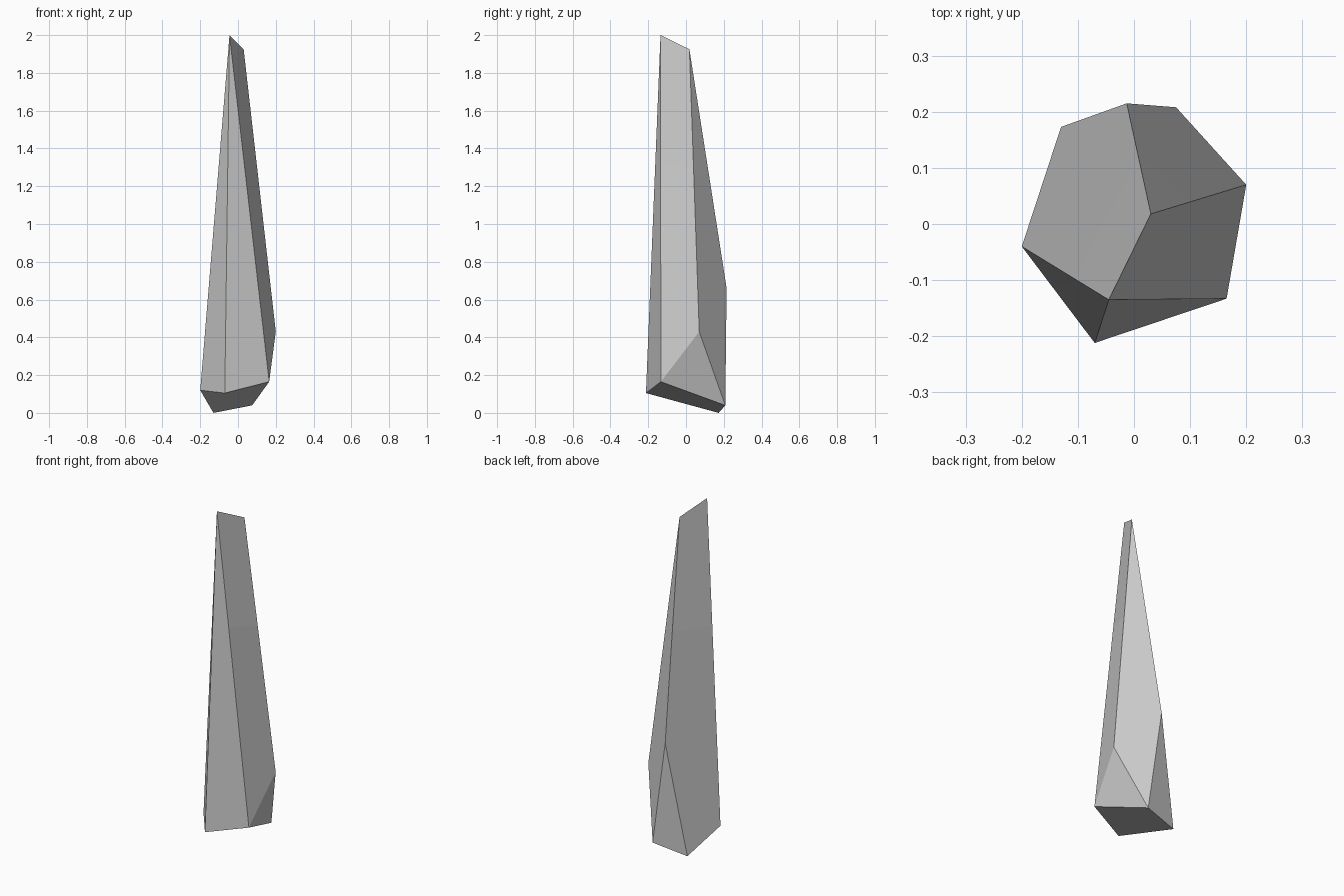
import bpy
import bmesh
from mathutils import Vector

cube = bpy.data.objects.get("Cube")
if cube:
    bpy.data.objects.remove(cube, do_unlink=True)

# Stone colour
stone = bpy.data.materials.new("pale_grey_stone")
stone.use_nodes = True
colour = (0.6, 0.6, 0.6, 1)
stone.diffuse_color = colour
stone.node_tree.nodes["Principled BSDF"].inputs["Base Color"].default_value = colour

# Corners: slanted ridge on top, irregular crown below
points = {
    "tip": (-0.045, -0.135, 2.0),
    "ridge_end": (0.03, 0.018, 1.925),
    "west": (-0.2, -0.04, 0.12),
    "south": (-0.07, -0.212, 0.105),
    "east_low": (0.165, -0.133, 0.165),
    "east_high": (0.2, 0.07, 0.43),
    "north_low": (0.075, 0.208, 0.04),
    "north_high": (-0.013, 0.215, 0.66),
    "foot": (-0.13, 0.173, 0.0),
}

# Girdle: a faint cut around the shaft, on the long edges
girdle = [("west", "tip", 0.39), ("south", "tip", 0.4), ("east_low", "tip", 0.37),
          ("east_high", "ridge_end", 0.42), ("north_high", "ridge_end", 0.51)]
for low, top, drop in girdle:
    points["mid_" + low] = Vector(points[top]).lerp(Vector(points[low]), drop)

faces = [
    # upper shaft
    "tip mid_west mid_south",
    "tip mid_south mid_east_low",
    "tip mid_east_low mid_east_high ridge_end",
    "ridge_end mid_east_high mid_north_high",
    "ridge_end mid_north_high mid_west tip",
    # lower shaft
    "mid_west west south mid_south",
    "mid_south south east_low mid_east_low",
    "mid_east_low east_low east_high mid_east_high",
    "mid_east_high east_high north_low north_high mid_north_high",
    "mid_north_high north_high foot west mid_west",
    # chipped corners and underside
    "east_low north_low east_high",
    "north_low foot north_high",
    "west foot north_low east_low south",
]

bm = bmesh.new()
verts = {name: bm.verts.new(co) for name, co in points.items()}
for face in faces:
    bm.faces.new([verts[name] for name in face.split()])
bmesh.ops.recalc_face_normals(bm, faces=bm.faces)
mesh = bpy.data.meshes.new("crystal_shard")
bm.to_mesh(mesh)
bm.free()
mesh.materials.append(stone)
shard = bpy.data.objects.new("crystal_shard", mesh)
bpy.context.collection.objects.link(shard)
